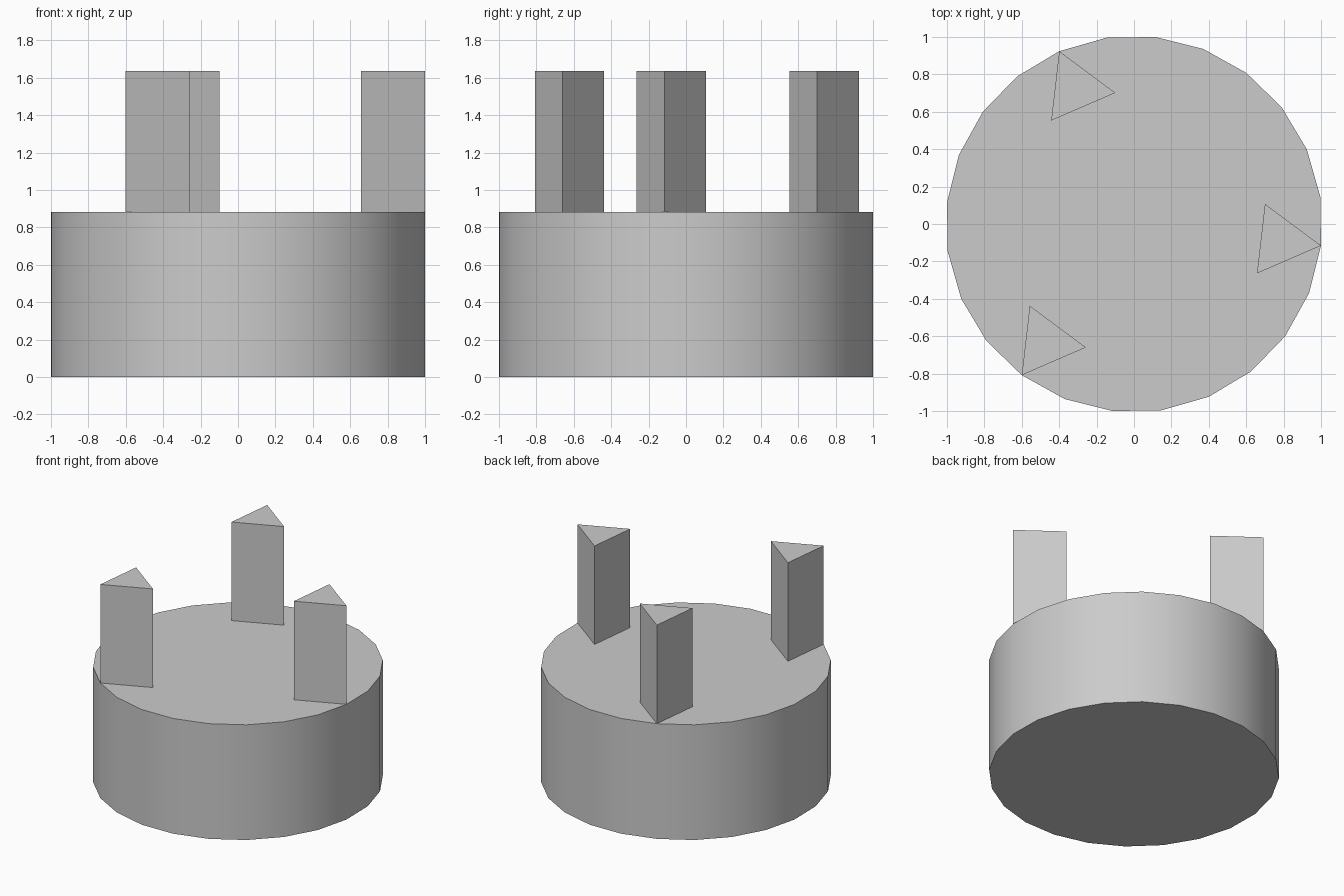
import bpy
from math import cos, sin, radians

cube = bpy.data.objects.get("Cube")
if cube:
    bpy.data.objects.remove(cube, do_unlink=True)

TURN = radians(-6.6)      # shared rotation of drum and posts
DRUM_R, DRUM_H = 1.0066, 0.882
POST_R, POST_TOP = 0.2155, 1.637

grey = bpy.data.materials.new("light grey")
grey.use_nodes = True
grey.diffuse_color = (0.6, 0.6, 0.6, 1)
grey.node_tree.nodes["Principled BSDF"].inputs["Base Color"].default_value = (0.6, 0.6, 0.6, 1)


def prism(name, sides, radius, bottom, top, x=0, y=0):
    """Upright prism with one corner pointing along TURN."""
    bpy.ops.mesh.primitive_cylinder_add(vertices=sides, radius=radius, depth=top - bottom,
                                        location=(x, y, (bottom + top) / 2),
                                        rotation=(0, 0, TURN - radians(90)))
    obj = bpy.context.object
    obj.name = name
    obj.data.materials.append(grey)
    return obj


# Round base with smooth sides and sharp rims
prism("base_drum", 24, DRUM_R, 0, DRUM_H)
bpy.ops.object.shade_smooth_by_angle(angle=radians(30))

# Three triangular posts, each with its outer corner on a rim corner
for i, name in enumerate(("left_post", "back_post", "front_post")):
    a = TURN + radians(120 * i)
    reach = DRUM_R - POST_R
    prism(name, 3, POST_R, DRUM_H, POST_TOP, reach * cos(a), reach * sin(a))
